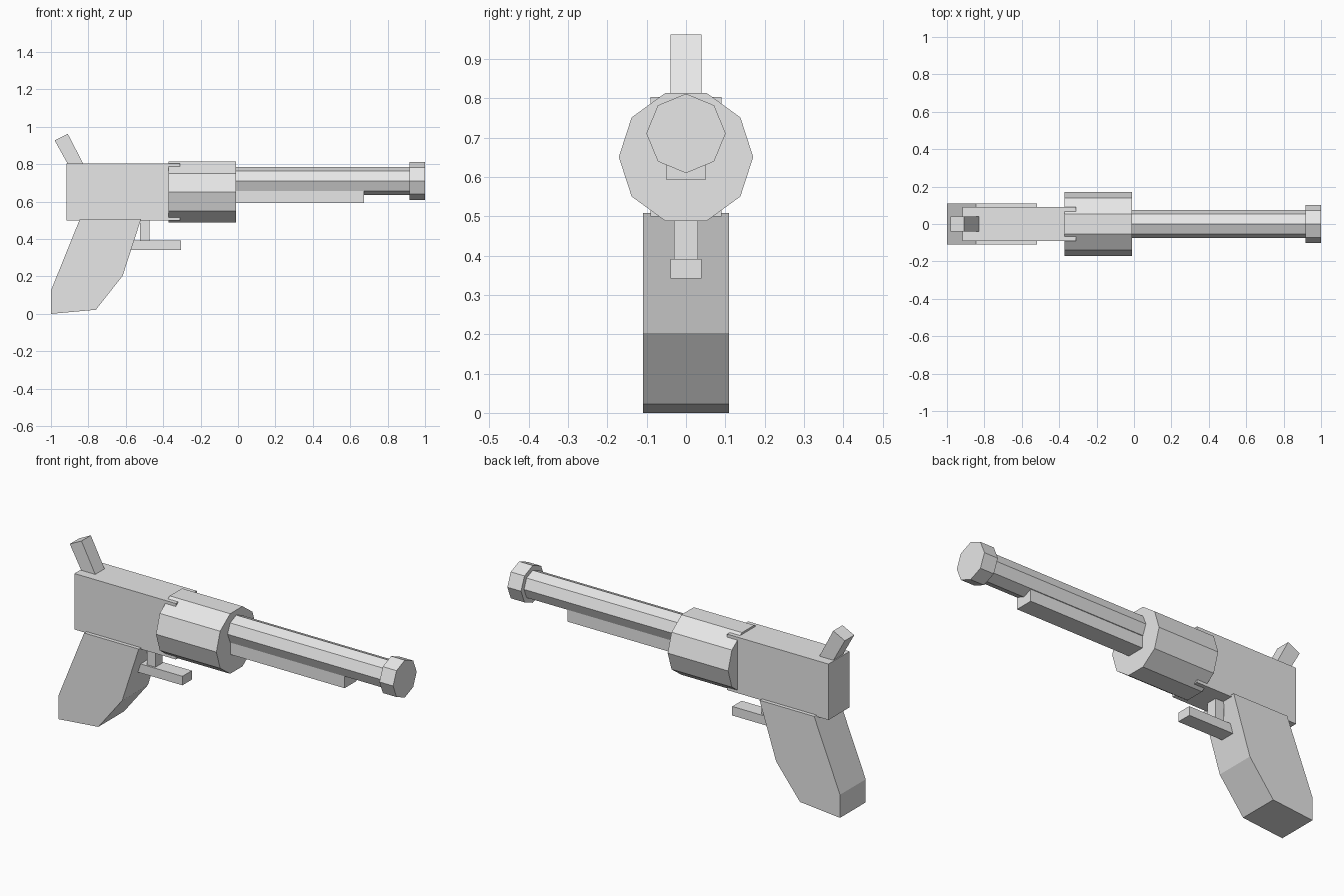
import bpy
import bmesh
from math import cos, sin, tau
from mathutils import Vector

cube = bpy.data.objects.get("Cube")
if cube:
    bpy.data.objects.remove(cube, do_unlink=True)

# One plain material
grey = bpy.data.materials.new("light grey")
grey.use_nodes = True
colour = (0.8, 0.8, 0.8, 1)
grey.diffuse_color = colour
grey.node_tree.nodes["Principled BSDF"].inputs["Base Color"].default_value = colour


def prism(name, outline, sweep):
    """Extrude a closed outline along the sweep vector into a flat-shaded solid."""
    bm = bmesh.new()
    face = bm.faces.new([bm.verts.new(p) for p in outline])
    ext = bmesh.ops.extrude_face_region(bm, geom=[face], use_keep_orig=True)
    verts = [g for g in ext["geom"] if isinstance(g, bmesh.types.BMVert)]
    bmesh.ops.translate(bm, verts=verts, vec=Vector(sweep))
    bmesh.ops.recalc_face_normals(bm, faces=bm.faces)
    mesh = bpy.data.meshes.new(name)
    bm.to_mesh(mesh)
    bm.free()
    mesh.materials.append(grey)
    obj = bpy.data.objects.new(name, mesh)
    bpy.context.collection.objects.link(obj)
    return obj


def side_profile(name, points, half_width):
    """Side outline in x and z, given thickness across y."""
    prism(name, [(x, -half_width, z) for x, z in points], (0, 2 * half_width, 0))


def block(name, x0, x1, z0, z1, half_width):
    side_profile(name, [(x0, z0), (x1, z0), (x1, z1), (x0, z1)], half_width)


def tube(name, x0, x1, z, radius, sides):
    """Faceted rod running along x, with a corner pointing sideways."""
    ring = [(x0, radius * cos(tau * i / sides), z + radius * sin(tau * i / sides))
            for i in range(sides)]
    prism(name, ring, (x1 - x0, 0, 0))


# Body
block("frame", -0.917, -0.31, 0.5, 0.803, 0.09)
tube("cylinder", -0.372, -0.01, 0.651, 0.171, 10)

# Barrel group
tube("barrel", -0.02, 0.93, 0.711, 0.075, 8)
tube("muzzle", 0.918, 1.0, 0.711, 0.101, 8)
block("under_barrel_rod", -0.02, 0.674, 0.592, 0.69, 0.05)

# Grip and hammer
side_profile("grip", [(-0.845, 0.508), (-0.518, 0.508), (-0.617, 0.203),
                      (-0.76, 0.022), (-1.0, 0.0), (-1.0, 0.125)], 0.11)
side_profile("hammer", [(-0.98, 0.927), (-0.91, 0.962), (-0.8, 0.75),
                        (-0.882, 0.75)], 0.04)

# Trigger and guard
block("trigger", -0.525, -0.474, 0.38, 0.51, 0.03)
block("trigger_guard", -0.575, -0.305, 0.342, 0.391, 0.04)
